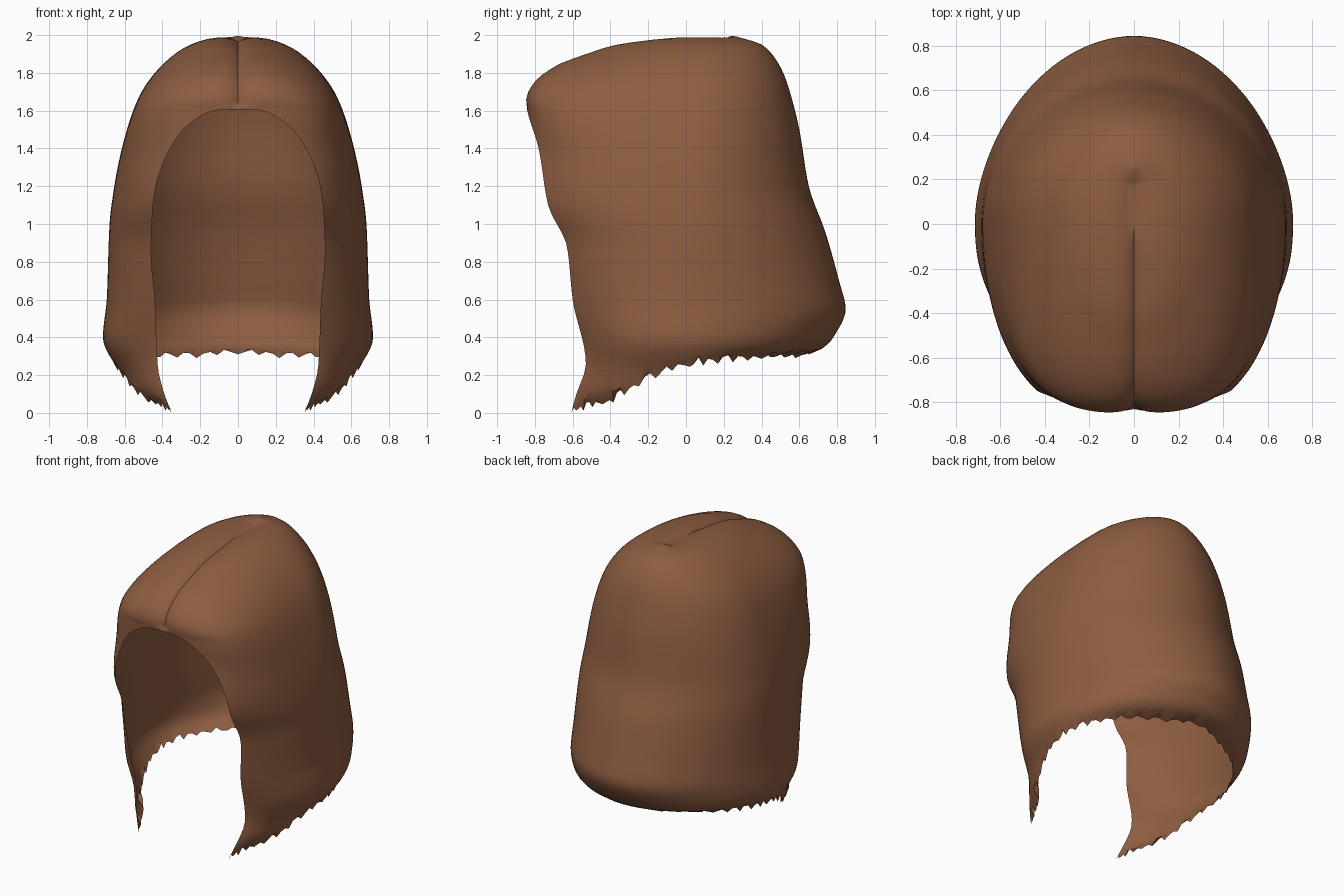
import bpy, math, random
from mathutils import Vector

random.seed(4)
if "Cube" in bpy.data.objects:
    bpy.data.objects.remove(bpy.data.objects["Cube"], do_unlink=True)

# Profiles as (height, value) pairs
OPENING = [(0, .35), (.1, .39), (.25, .425), (.6, .44), (.85, .46), (1.1, .45), (1.2, .435),
           (1.3, .405), (1.4, .36), (1.5, .29), (1.55, .23), (1.59, .16), (1.605, .1), (1.61, 0)]
FRONT = [(0, -.61), (.1, -.58), (.26, -.53), (.6, -.6), (.88, -.63), (1.1, -.73), (1.4, -.78),
         (1.58, -.835), (1.66, -.85), (1.75, -.81), (1.85, -.68), (1.9, -.55), (1.95, -.4), (2, -.05)]
BACK = [(.3, .6), (.34, .72), (.4, .78), (.55, .845), (.7, .81), (.95, .74), (1.2, .65),
        (1.5, .6), (1.7, .55), (1.8, .515), (1.9, .455), (1.95, .4), (2, .24)]
WIDTH = [(0, .42), (.06, .51), (.12, .585), (.2, .62), (.4, .715), (.6, .695), (1, .68), (1.2, .655),
         (1.4, .615), (1.6, .555), (1.7, .51), (1.8, .44), (1.9, .335), (1.95, .25), (1.985, .14), (2, 0)]
# Squareness of the front half of each slice, and hem height from front to back
SQUARE = [(.9, 2.25), (1.3, 2.7), (1.6, 3.4), (1.7, 3.1), (1.9, 2.25)]
HEM = [(0, .01), (.13, .06), (.23, .15), (.33, .235), (.5, .275), (1, .315)]


def sample(prof, z):
    """Smooth interpolation with limited slopes."""
    if z <= prof[0][0]:
        return prof[0][1]
    if z >= prof[-1][0]:
        return prof[-1][1]
    i = next(k for k in range(len(prof) - 1) if z <= prof[k + 1][0])

    def sec(k):
        k = max(0, min(len(prof) - 2, k))
        return (prof[k + 1][1] - prof[k][1]) / (prof[k + 1][0] - prof[k][0])

    def slope(a, b):
        return 2 * a * b / (a + b) if a * b > 0 else 0
    h = prof[i + 1][0] - prof[i][0]
    t = (z - prof[i][0]) / h
    m0 = slope(sec(i - 1), sec(i)) if i else sec(i)
    m1 = slope(sec(i), sec(i + 1))
    p0, p1 = prof[i][1], prof[i + 1][1]
    s = t * t * (3 - 2 * t)
    return p0 + (p1 - p0) * s + h * (m0 * t * (1 - t) ** 2 - m1 * t * t * (1 - t))


def surface_point(s, z):
    """Point on the left half: s runs from the front edge (0) to the back (1)."""
    w, o = sample(WIDTH, z), sample(OPENING, z)
    f, b = sample(FRONT, z), sample(BACK, z)
    mid = .08 * max(0, z - 1.2)
    n = 2 / sample(SQUARE, z)
    a0 = math.asin(min(.95, (o / w) ** (1 / n))) if o > 0 and w > 0 else 0
    a = a0 + s * (math.pi - a0)
    if a < math.pi / 2:
        y = mid - (mid - f) * (math.cos(a) / math.cos(a0)) ** n
    else:
        n = 2 / 1.92
        y = mid + (b - mid) * abs(math.cos(a)) ** n
    x = w * max(0, math.sin(a)) ** n if s < 1 else 0
    p = Vector((x, y, z))
    # Centre parting sinks towards the middle of the head
    if z > 1.605 and y < .25:
        fade = min(1, (z - 1.6) / .03) * min(1, (.25 - y) / .06)
        p += (Vector((0, -.1, 1.4)) - p).normalized() * .035 * fade * math.exp(-x / .04)
        p.x = x
    return p


# Height levels, closer together around the hairline and crown
levels = [i * .05 for i in range(30)]
levels += [1.5, 1.53, 1.56, 1.58, 1.595, 1.605, 1.61, 1.63, 1.66]
levels += [1.7 + i * .03 for i in range(8)] + [1.93, 1.95, 1.965, 1.98, 1.99, 1.996, 2]
COLS, JOIN = 60, .6

verts, faces = [], []
for i, level in enumerate(levels):
    for j in range(COLS + 1):
        s = (j / COLS) ** 1.4
        z = level
        if level < JOIN:
            hem = sample(HEM, s)
            z = hem + (JOIN - hem) * level / JOIN
        p = surface_point(s, z)
        # Ragged teeth along the bottom edge
        if i == 0:
            if j % 3 == 0:
                p.z -= random.uniform(0, .015)
            elif j < COLS:
                p.z += random.uniform(0, .035)
            p.z = 0 if j == 0 else max(0, p.z)
        verts.append(p)
row = COLS + 1
for i in range(len(levels) - 1):
    for j in range(COLS):
        a = i * row + j
        faces.append((a, a + 1, a + row + 1, a + row))

mesh = bpy.data.meshes.new("hair")
mesh.from_pydata(verts, [], faces)
mesh.validate()
hair = bpy.data.objects.new("hair", mesh)
bpy.context.collection.objects.link(hair)

# Hair colour
brown = bpy.data.materials.new("brown hair")
brown.use_nodes = True
colour = (.27, .11, .053, 1)
brown.diffuse_color = colour
brown.node_tree.nodes["Principled BSDF"].inputs["Base Color"].default_value = colour
mesh.materials.append(brown)

# Mirror to the right half and shade smoothly
mirror = hair.modifiers.new("mirror", 'MIRROR')
mirror.use_clip = True
mirror.merge_threshold = .0005
bpy.ops.object.select_all(action='DESELECT')
hair.select_set(True)
bpy.context.view_layer.objects.active = hair
bpy.ops.object.modifier_apply(modifier="mirror")
bpy.ops.object.shade_smooth_by_angle(angle=math.radians(50))
